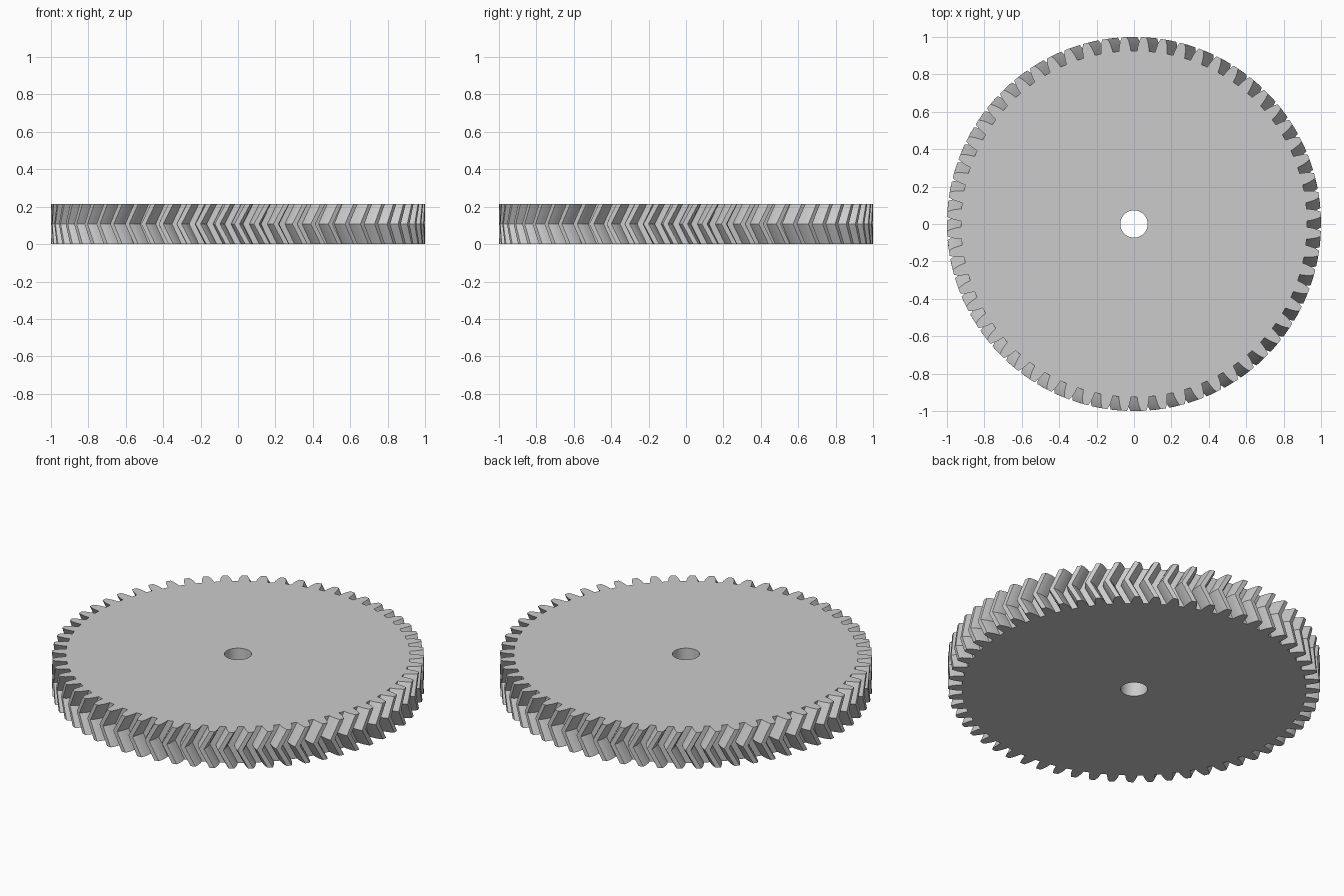
import bpy, bmesh, math

cube = bpy.data.objects.get("Cube")
if cube:
    bpy.data.objects.remove(cube, do_unlink=True)

TEETH = 60
PITCH = 2 * math.pi / TEETH
HEIGHT = 0.215
BORE = 0.073
TWIST = math.radians(200 / TEETH)   # herringbone lead from each face to the middle

# One tooth flank: (radius, half angle), root to tip
FLANK = [(0.926, 0.0340), (0.945, 0.0315), (0.968, 0.0262), (0.985, 0.0205), (1.0, 0.0135)]
TOOTH = [(r, -a) for r, a in FLANK] + [(r, a) for r, a in reversed(FLANK)]
N = len(TOOTH)


def grey_material():
    mat = bpy.data.materials.new("grey")
    colour = (0.6, 0.6, 0.6, 1)
    mat.use_nodes = True
    mat.diffuse_color = colour
    mat.node_tree.nodes["Principled BSDF"].inputs["Base Color"].default_value = colour
    return mat


def polar(bm, r, a, z):
    return bm.verts.new((r * math.cos(a), r * math.sin(a), z))


def gear_outline(bm, z, turn):
    return [polar(bm, r, (i + 0.5) * PITCH + a + turn, z)
            for i in range(TEETH) for r, a in TOOTH]


def bore_ring(bm, z):
    return [polar(bm, BORE, i * PITCH, z) for i in range(TEETH)]


def wall(bm, low, high):
    for i in range(len(low)):
        j = (i + 1) % len(low)
        bm.faces.new((low[i], low[j], high[j], high[i]))


def cap(bm, outer, inner):
    # One sector of the flat face per tooth
    for i in range(TEETH):
        rim = [outer[(i * N + k) % len(outer)] for k in range(N + 1)]
        bm.faces.new([inner[i]] + rim + [inner[(i + 1) % TEETH]])


bm = bmesh.new()

# Toothed rim: two mirrored helical halves
bottom = gear_outline(bm, 0, 0)
middle = gear_outline(bm, HEIGHT / 2, -TWIST)
top = gear_outline(bm, HEIGHT, 0)
wall(bm, bottom, middle)
wall(bm, middle, top)

# Shaft bore and flat faces
bore_low, bore_high = bore_ring(bm, 0), bore_ring(bm, HEIGHT)
wall(bm, bore_low, bore_high)
cap(bm, bottom, bore_low)
cap(bm, top, bore_high)
bmesh.ops.recalc_face_normals(bm, faces=bm.faces)

mesh = bpy.data.meshes.new("herringbone_gear")
bm.to_mesh(mesh)
bm.free()
mesh.materials.append(grey_material())
gear = bpy.data.objects.new("herringbone_gear", mesh)
bpy.context.collection.objects.link(gear)

# Smooth bore and flanks, crisp tooth edges
bpy.ops.object.select_all(action='DESELECT')
gear.select_set(True)
bpy.context.view_layer.objects.active = gear
bpy.ops.object.shade_smooth_by_angle(angle=math.radians(20))
